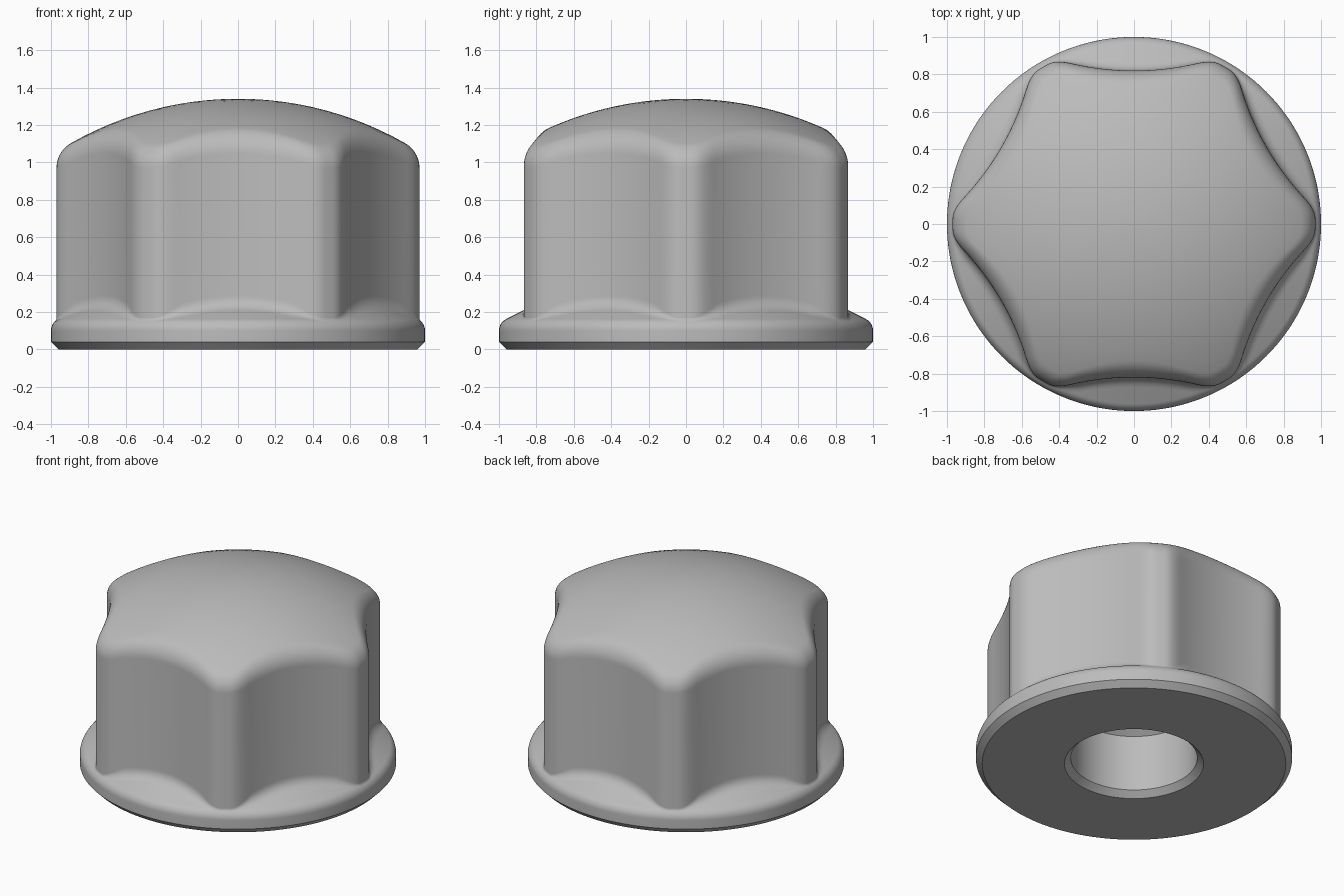
import bpy, bmesh, math
from math import sin, cos, sqrt, pi, radians

if "Cube" in bpy.data.objects:
    bpy.data.objects.remove(bpy.data.objects["Cube"], do_unlink=True)

SEGMENTS = 288
HEIGHT, DOME_R, DOME_FILLET = 1.34, 1.8, 0.15
SIDE_IN, SIDE_ARC, CORNER = 0.82, 1.47, 0.97
EDGE_R, EDGE_Z, SLOPE = 0.07, 0.1, radians(26.6)

steel = bpy.data.materials.new("steel_grey")
steel.use_nodes = True
colour = (0.5, 0.5, 0.5, 1)
steel.diffuse_color = colour
steel.node_tree.nodes["Principled BSDF"].inputs["Base Color"].default_value = colour


def body_radius(angle):
    """Six hollow sides blended into round corners."""
    phi = (angle % (pi / 3)) - pi / 6
    d = SIDE_IN + SIDE_ARC
    side = d * cos(phi) - sqrt(SIDE_ARC ** 2 - (d * sin(phi)) ** 2)
    k = 0.05
    h = max(k - abs(side - CORNER), 0) / k
    return min(side, CORNER) - h * h * k / 4


def flange_height(r):
    """Sloped flange top that rolls over into its rim."""
    c = 1 - EDGE_R
    r_join = c + EDGE_R * sin(SLOPE)
    if r > r_join:
        return EDGE_Z + sqrt(max(EDGE_R ** 2 - (r - c) ** 2, 0))
    return EDGE_Z + EDGE_R * cos(SLOPE) + (r_join - r) * math.tan(SLOPE)


def profile(rs):
    """Radius and height pairs, from the blind end of the bore to the crown."""
    pts = [(0, 0.75), (0.2, 0.59), (0.4, 0.43), (0.4, 0.04), (0.44, 0),
           (0.96, 0), (1, 0.04), (1, EDGE_Z)]
    # flange top, in to the foot of the body
    g = max(0.012, min(0.055, (0.99 - rs) * 0.6))
    foot = rs + g
    end = math.acos((foot - 1 + EDGE_R) / EDGE_R) if foot > 1 - EDGE_R else pi / 2
    end = min(end, pi / 2 - SLOPE)
    for i in range(1, 9):
        a = end * i / 8
        pts.append((1 - EDGE_R + EDGE_R * cos(a), EDGE_Z + EDGE_R * sin(a)))
    # hollow fillet at the foot
    z0, z1 = flange_height(foot), flange_height(rs)
    for i in range(9):
        t = i / 8
        pts.append((rs + g * (1 - t) ** 2,
                    z0 * (1 - t) ** 2 + 2 * z1 * t * (1 - t) + (z1 + g) * t * t))
    # rounded shoulder
    f = DOME_FILLET
    base = HEIGHT - DOME_R
    zc = base + sqrt((DOME_R - f) ** 2 - (rs - f) ** 2)
    stop = math.atan2(zc - base, rs - f)
    for i in range(11):
        a = stop * i / 10
        pts.append((rs - f + f * cos(a), zc + f * sin(a)))
    # domed crown
    for i in range(1, 13):
        a = stop + (pi / 2 - stop) * i / 12
        pts.append((DOME_R * cos(a), base + DOME_R * sin(a)))
    return pts


# Sweep the profile around the axis
bm = bmesh.new()
columns = []
for s in range(SEGMENTS):
    a = 2 * pi * s / SEGMENTS
    columns.append([bm.verts.new((r * cos(a), r * sin(a), z))
                    for r, z in profile(body_radius(a))])
for s, col in enumerate(columns):
    nxt = columns[(s + 1) % SEGMENTS]
    for j in range(len(col) - 1):
        bm.faces.new((col[j], nxt[j], nxt[j + 1], col[j + 1]))
bmesh.ops.remove_doubles(bm, verts=bm.verts[:], dist=0.00005)
bmesh.ops.recalc_face_normals(bm, faces=bm.faces[:])

mesh = bpy.data.meshes.new("flanged_cap_nut")
bm.to_mesh(mesh)
bm.free()
mesh.materials.append(steel)
nut = bpy.data.objects.new("flanged_cap_nut", mesh)
bpy.context.collection.objects.link(nut)
bpy.context.view_layer.objects.active = nut
nut.select_set(True)
bpy.ops.object.shade_smooth_by_angle(angle=radians(32))
